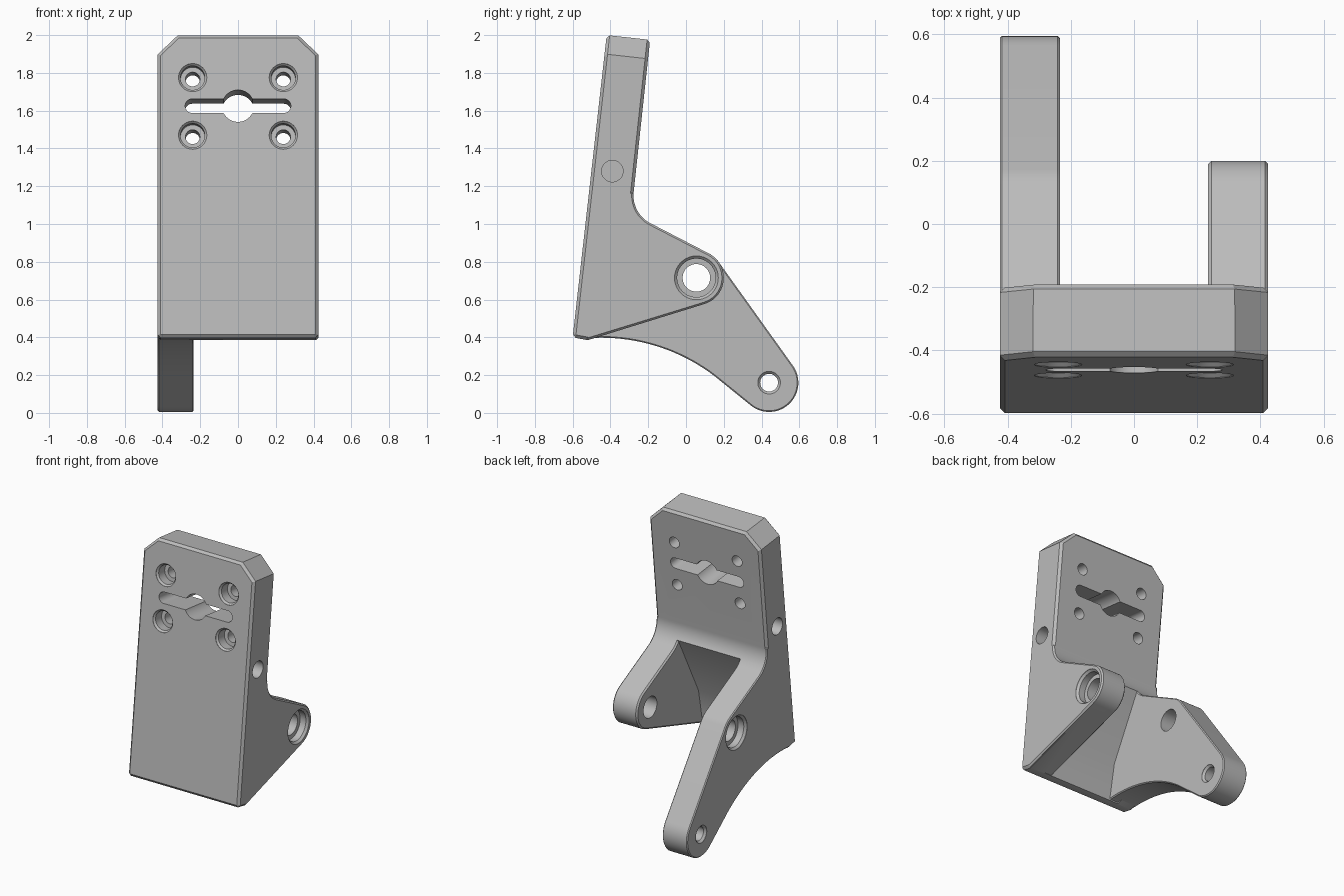
import bpy, bmesh
from math import sin, cos, radians, pi
from mathutils import Vector, Matrix

cube = bpy.data.objects.get("Cube")
if cube:
    bpy.data.objects.remove(cube, do_unlink=True)

grey = bpy.data.materials.new("plain grey")
grey.use_nodes = True
grey.diffuse_color = (0.5, 0.5, 0.5, 1)
grey.node_tree.nodes["Principled BSDF"].inputs["Base Color"].default_value = (0.5, 0.5, 0.5, 1)

HALF, INNER, CHAMFER = 0.425, 0.235, 0.016
INTO_PLATE = Vector((0, 0.994, -0.112)).normalized()


def arc(cy, cz, r, a0, a1, n=14):
    angles = [radians(a0 + (a1 - a0) * i / n) for i in range(n + 1)]
    return [(cy + r * cos(a), cz + r * sin(a)) for a in angles]


def finish(bm, name):
    bmesh.ops.recalc_face_normals(bm, faces=bm.faces[:])
    mesh = bpy.data.meshes.new(name)
    bm.to_mesh(mesh)
    bm.free()
    mesh.materials.append(grey)
    ob = bpy.data.objects.new(name, mesh)
    bpy.context.collection.objects.link(ob)
    return ob


def prism(points, x0, x1):
    """Side profile in y, z extruded along x."""
    bm = bmesh.new()
    face = bm.faces.new([bm.verts.new((x0, y, z)) for y, z in points])
    new = bmesh.ops.extrude_face_region(bm, geom=[face])["geom"]
    moved = [v for v in new if isinstance(v, bmesh.types.BMVert)]
    bmesh.ops.translate(bm, verts=moved, vec=(x1 - x0, 0, 0))
    bmesh.ops.recalc_face_normals(bm, faces=bm.faces[:])
    return bm


def chamfer(bm):
    bm.normal_update()
    sharp = [e for e in bm.edges if e.is_manifold and e.calc_face_angle() > radians(50)]
    bmesh.ops.bevel(bm, geom=sharp, offset=CHAMFER, segments=1, affect='EDGES',
                    clamp_overlap=True)


def lathe(steps):
    """Stepped round cutter: (radius, depth) pairs turned about x."""
    bm = bmesh.new()
    outline = [(0, steps[0][1])] + steps + [(0, steps[-1][1])]
    verts = [bm.verts.new((d, 0, r)) for r, d in outline]
    edges = [bm.edges.new(pair) for pair in zip(verts, verts[1:])]
    bmesh.ops.spin(bm, geom=verts + edges, axis=(1, 0, 0), cent=(0, 0, 0),
                   angle=2 * pi, steps=40)
    bmesh.ops.remove_doubles(bm, verts=bm.verts[:], dist=1e-4)
    return bm


def cutter(bm, origin=(0, 0, 0), inward=Vector((1, 0, 0))):
    turn = inward.to_track_quat('X', 'Z').to_matrix().to_4x4()
    bm.transform(Matrix.Translation(origin) @ turn)
    ob = finish(bm, "cutter")
    ob.hide_render = True
    return ob


def carve(ob, cutters):
    for c in cutters:
        mod = ob.modifiers.new("cut", 'BOOLEAN')
        mod.operation, mod.solver, mod.object = 'DIFFERENCE', 'EXACT', c
    deps = bpy.context.evaluated_depsgraph_get()
    mesh = bpy.data.meshes.new_from_object(ob.evaluated_get(deps))
    ob.modifiers.clear()
    ob.data = mesh
    mesh.shade_smooth()
    mesh.set_sharp_from_angle(angle=radians(28))


# Shared pieces of the side profiles
fillet = arc(-0.113, 1.151, 0.165, 173.4, 242.7)
boss = arc(0.055, 0.715, 0.145, 62.7, -72.8, 20)

# Back plate with the roots of both arms
bm = prism([(-0.6, 0.4), (-0.42, 2.0), (-0.19, 1.975)] + fillet + boss + [(-0.52, 0.385)],
           -HALF, HALF)
for side in (-1, 1):
    cut = bmesh.ops.bisect_plane(bm, geom=bm.verts[:] + bm.edges[:] + bm.faces[:],
                                 plane_co=(side * HALF, -0.431, 1.9),
                                 plane_no=(side * 0.69, 0.08, 0.72), clear_outer=True)
    rim = [e for e in cut["geom_cut"] if isinstance(e, bmesh.types.BMEdge)]
    bmesh.ops.holes_fill(bm, edges=rim, sides=0)
bmesh.ops.recalc_face_normals(bm, faces=bm.faces[:])
chamfer(bm)
plate = finish(bm, "back_plate")

# Short and long arms, rooted inside the plate
root = [(-0.53, 0.392), (-0.40, 1.17)]
bm = prism(root + fillet + boss + [(-0.52, 0.387)], INNER, HALF)
chamfer(bm)
short_arm = finish(bm, "short_arm")

long_profile = (root + fillet + arc(0.055, 0.715, 0.145, 62.7, 35.6, 6)
                + arc(0.44, 0.16, 0.155, 35.6, -127.2, 24)
                + arc(-0.45, -0.592, 0.99, 52.8, 94, 20))
bm = prism(long_profile, -HALF, -INNER)
chamfer(bm)
long_arm = finish(bm, "long_arm")

# Open pocket between the arms
pocket = cutter(prism([(-0.515, 0.3), (-0.515, 0.4), (-0.472, 0.63), (-0.25, 1.06),
                       (-0.2, 1.16), (0.5, 1.16), (0.5, 0.3)], -0.3, 0.3))

# Counterbored pivot holes and blind side holes
pivots, blinds = [], []
for side in (-1, 1):
    inward = Vector((-side, 0, 0))
    pivots.append(cutter(lathe([(0.116, -0.05), (0.116, 0.002), (0.102, 0.016), (0.102, 0.06),
                                (0.073, 0.06), (0.073, 0.25)]),
                         (side * HALF, 0.055, 0.715), inward))
    blinds.append(cutter(lathe([(0.057, -0.05), (0.057, 0.12)]),
                         (side * HALF, -0.39, 1.28), inward))

# Small hole at the tip of the long arm
tip = cutter(lathe([(0.06, -0.05), (0.06, 0.002), (0.047, 0.016), (0.047, 0.174),
                    (0.06, 0.188), (0.06, 0.25)]), (-HALF, 0.44, 0.16))


# Screw holes, slot and round opening through the plate
def on_front(x, z):
    return (x, -0.6 + 0.1125 * (z - 0.4), z)


openings = []
for x in (-0.24, 0.24):
    for z in (1.47, 1.775):
        openings.append(cutter(lathe([(0.075, -0.05), (0.075, 0.002), (0.064, 0.014),
                                      (0.064, 0.08), (0.038, 0.08), (0.038, 0.4)]),
                               on_front(x, z), INTO_PLATE))
slot = arc(0.242, 0, 0.038, -90, 90) + arc(-0.242, 0, 0.038, 90, 270)
openings.append(cutter(prism(slot, -0.1, 0.4), on_front(0, 1.625), INTO_PLATE))
openings.append(cutter(lathe([(0.085, -0.1), (0.085, 0.4)]), on_front(0, 1.625), INTO_PLATE))

carve(plate, [pocket] + pivots + blinds + openings)
carve(short_arm, [pivots[1]])
carve(long_arm, [pivots[0], tip])
for c in [pocket, tip] + pivots + blinds + openings:
    bpy.data.objects.remove(c, do_unlink=True)
